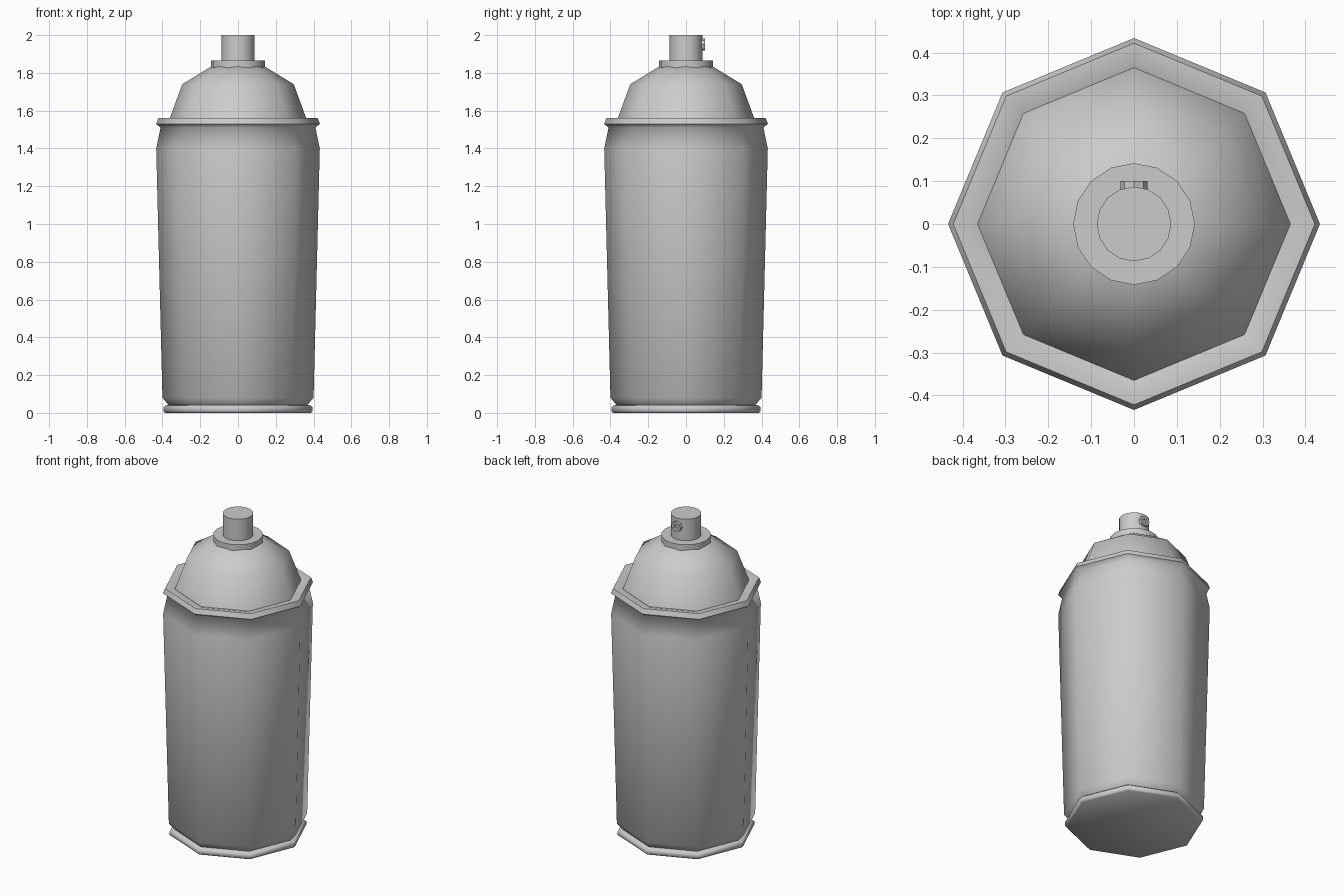
import bpy, bmesh, math

if "Cube" in bpy.data.objects:
    bpy.data.objects.remove(bpy.data.objects["Cube"])


def lathe(name, profile, sides, axis="Z", origin=(0, 0, 0), angle=40):
    """Revolve (radius, height) points; radius 0 makes a closed pole."""
    bm = bmesh.new()
    rings = []
    for r, h in profile:
        n = 1 if r == 0 else sides
        ring = []
        for i in range(n):
            a = 2 * math.pi * i / sides
            u, v = r * math.cos(a), r * math.sin(a)
            ring.append(bm.verts.new((u, v, h) if axis == "Z" else (u, h, v)))
        rings.append(ring)
    for a, b in zip(rings, rings[1:]):
        for i in range(sides):
            j = (i + 1) % sides
            quad = [a[i % len(a)], a[j % len(a)], b[j % len(b)], b[i % len(b)]]
            bm.faces.new(list(dict.fromkeys(quad)))
    bmesh.ops.recalc_face_normals(bm, faces=bm.faces)
    mesh = bpy.data.meshes.new(name)
    bm.to_mesh(mesh)
    bm.free()
    obj = bpy.data.objects.new(name, mesh)
    obj.location = origin
    bpy.context.collection.objects.link(obj)
    bpy.ops.object.select_all(action="DESELECT")
    bpy.context.view_layer.objects.active = obj
    obj.select_set(True)
    bpy.ops.object.shade_smooth_by_angle(angle=math.radians(angle))
    return obj


# Eight-sided can: foot rim, tapered wall, rolled top rim and shoulder dome
lathe("can_body", [
    (0, 0), (0.385, 0), (0.395, 0.008), (0.395, 0.03), (0.385, 0.038),
    (0.368, 0.042), (0.40, 0.08), (0.433, 1.40), (0.41, 1.51),
    (0.434, 1.53), (0.422, 1.56), (0.40, 1.56), (0.365, 1.55),
    (0.295, 1.74), (0.14, 1.835), (0, 1.835)], 8, angle=60)

# Valve collar
lathe("valve_collar", [(0, 1.82), (0.142, 1.82), (0.142, 1.865), (0, 1.865)], 16)

# Spray button
lathe("spray_button", [(0, 1.85), (0.087, 1.85), (0.087, 2.0), (0, 2.0)], 16)

# Spray outlet on the back of the button, with a shallow hole
lathe("spray_outlet", [
    (0, 0.07), (0.032, 0.07), (0.032, 0.10), (0.016, 0.10), (0.012, 0.09), (0, 0.09)],
    8, axis="Y", origin=(0, 0, 1.95))
